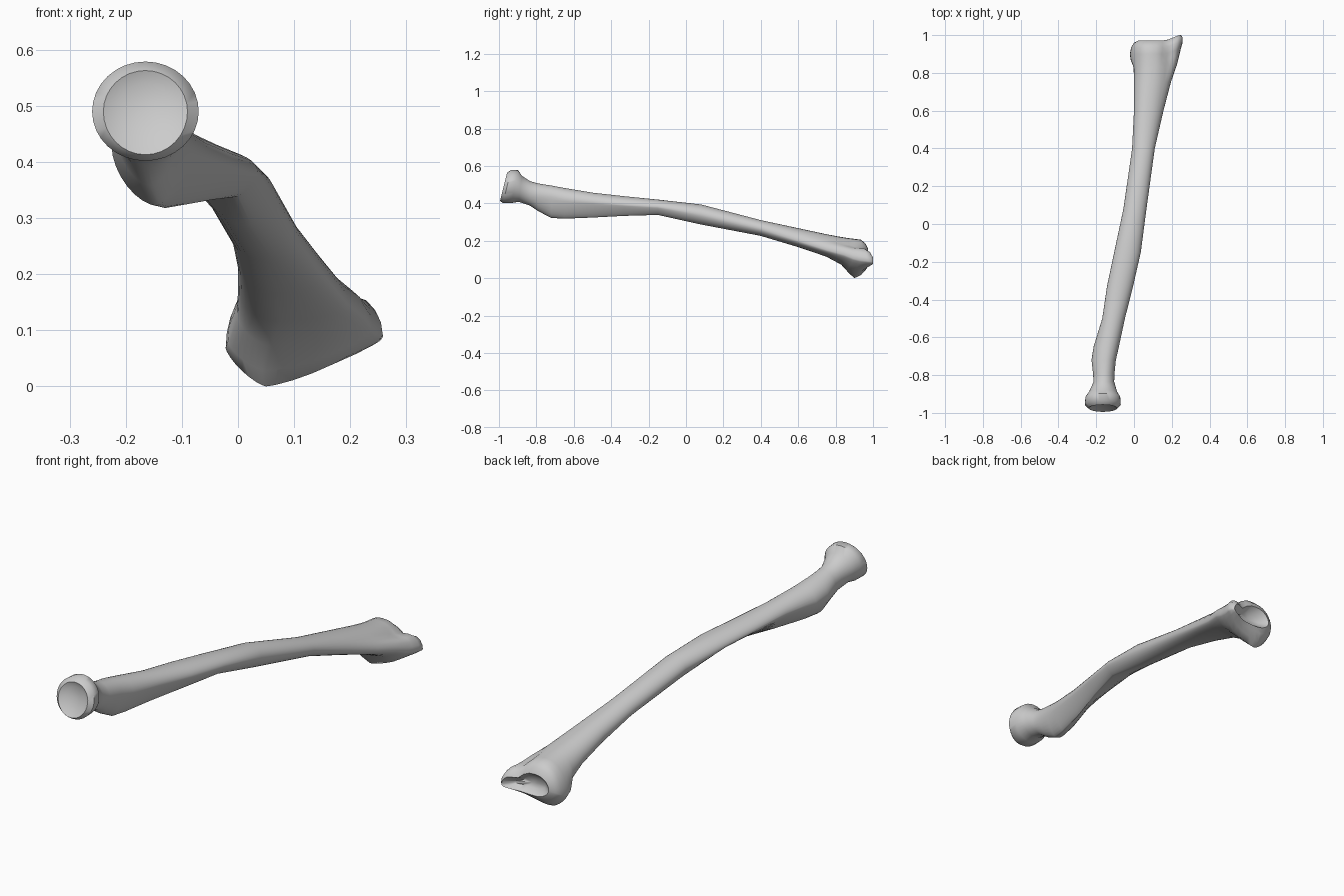
import bpy, bmesh, math

N = 32  # points round each ring

# Each row: y, left x,z, right x,z, top x,z, bottom x,z, upper and lower sharpness, tilt
# Head and neck (tilted disc with rounded rim)
head = [
    (-.962, -.215, .49, -.115, .49, -.165, .540, -.165, .440, 1, 1, .25),
    (-.975, -.240, .49, -.090, .49, -.165, .563, -.165, .413, 1, 1, .25),
    (-.957, -.260, .49, -.070, .49, -.165, .579, -.165, .402, 1, 1, .25),
    (-.915, -.257, .49, -.073, .49, -.165, .577, -.165, .402, 1, 1, .20),
    (-.885, -.237, .48, -.090, .48, -.165, .548, -.165, .408, 1, 1, .12),
    (-.835, -.214, .455, -.105, .455, -.160, .519, -.160, .388, 1, 1, 0),
]
# Tuberosity, shaft with the lower crest, and slim middle
shaft = [
    (-.79, -.217, .445, -.103, .445, -.155, .506, -.158, .358, 1, 1.2, 0),
    (-.72, -.225, .425, -.096, .435, -.150, .495, -.145, .322, 1, 1.2, 0),
    (-.65, -.214, .415, -.080, .420, -.140, .482, -.130, .318, 1, 1.4, 0),
    (-.50, -.168, .410, -.048, .405, -.110, .457, -.095, .324, 1, 1.6, 0),
    (-.33, -.143, .400, -.005, .390, -.075, .438, -.045, .333, 1, 1.7, 0),
    (-.15, -.105, .380, .036, .380, -.035, .420, -.002, .338, 1, 1.5, 0),
    (.08, -.056, .345, .066, .340, .005, .394, .015, .287, 1, 1.1, 0),
    (.40, -.010, .262, .110, .265, .050, .310, .050, .226, 1, 1, 0),
    (.60, .000, .215, .156, .200, .065, .267, .070, .166, 1, 1, 0),
]
# Flared lower end with bump underneath
flare = [
    (.75, .000, .170, .196, .150, .080, .235, .075, .115, 1, 1.1, 0),
    (.83, -.002, .130, .228, .125, .085, .220, .060, .072, 1, 1.2, 0),
    (.87, -.018, .080, .240, .105, .085, .214, .050, .028, 1, 1.4, 0),
    (.90, -.022, .068, .248, .096, .085, .210, .050, .000, 1, 1.5, 0),
    (.935, -.015, .080, .258, .092, .085, .206, .055, .016, 1, 1.4, 0),
    (.96, .000, .095, .258, .088, .085, .185, .065, .042, 1, 1.2, 0),
    (.972, .025, .105, .248, .084, .095, .160, .100, .060, 1, 1, 0),
    (.945, .060, .105, .205, .090, .110, .135, .120, .080, 1, 1, 0),
]


def ring(row):
    y, xl, zl, xr, zr, xt, zt, xb, zb, up, low, tilt = row
    pts = []
    for i in range(N):
        a = 2 * math.pi * (i + .0) / N
        c, s = math.cos(a), math.sin(a)
        e = up if s > 0 else low
        cc, ss = abs(c) ** e, abs(s) ** e
        # quarter curve between a side extreme and the top or bottom extreme
        sx, sz = (xr, zr) if c > 0 else (xl, zl)
        vx, vz = (xt, zt) if s > 0 else (xb, zb)
        x, z = vx + (sx - vx) * cc, sz + (vz - sz) * ss
        yy = y + tilt * (z - .49)
        if y > .7:
            ramp = min(1, (y - .7) / .2)
            if s > 0:  # groove beside the pointed process
                z -= .030 * ramp * s * math.exp(-((x - .185) / .03) ** 2)
            # pointed process reaches furthest
            yy += .028 * max(0, min(1, (x - .17) / .07)) * ramp
        pts.append((x, yy, z))
    return pts


bm = bmesh.new()
rings = [[bm.verts.new(p) for p in ring(r)] for r in head + shaft + flare]
for a, b in zip(rings, rings[1:]):
    for i in range(N):
        j = (i + 1) % N
        bm.faces.new((a[i], a[j], b[j], b[i]))
# Close both joint surfaces with a shallow fan
for loop, y in ((rings[0], -.957), (rings[-1], .94)):
    c = bm.verts.new((sum(v.co.x for v in loop) / N, y, sum(v.co.z for v in loop) / N))
    for i in range(N):
        bm.faces.new((loop[i], loop[(i + 1) % N], c))
bmesh.ops.recalc_face_normals(bm, faces=bm.faces)
mesh = bpy.data.meshes.new("forearm_bone")
bm.to_mesh(mesh)
bm.free()
bone = bpy.data.objects.new("forearm_bone", mesh)
bpy.context.collection.objects.link(bone)
bpy.context.view_layer.objects.active = bone
bone.select_set(True)
bpy.ops.object.shade_smooth_by_angle(angle=math.radians(50))
